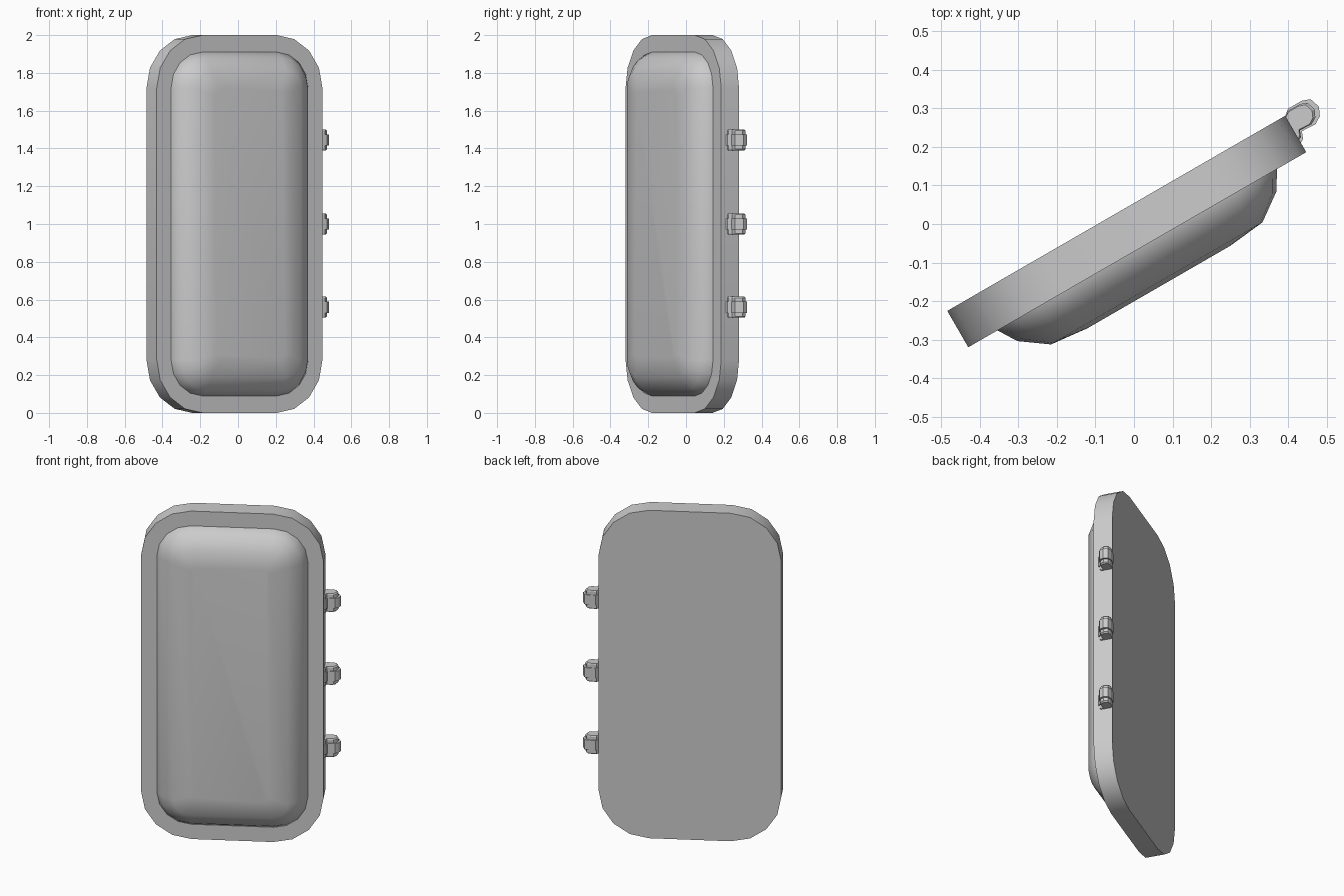
import bpy, bmesh, math

if "Cube" in bpy.data.objects:
    bpy.data.objects.remove(bpy.data.objects["Cube"])

TURN = math.radians(30)   # the whole door is swung about z
CX = -0.026               # door centre along its own width


def rounded_rect(hw, hh, r, y, segs=4):
    """Rounded rectangle in the door plane at depth y."""
    pts = []
    for k, (sx, sz) in enumerate([(1, 1), (-1, 1), (-1, -1), (1, -1)]):
        for i in range(segs + 1):
            a = math.pi / 2 * (k + i / segs)
            pts.append((CX + sx * (hw - r) + r * math.cos(a), y,
                        1 + sz * (hh - r) + r * math.sin(a)))
    return pts


def loft(name, rings, angle=35):
    """Skin a stack of equal-sized closed rings and cap both ends."""
    bm = bmesh.new()
    loops = [[bm.verts.new(p) for p in ring] for ring in rings]
    n = len(loops[0])
    for a, b in zip(loops, loops[1:]):
        for i in range(n):
            j = (i + 1) % n
            bm.faces.new((a[i], a[j], b[j], b[i]))
    bm.faces.new(loops[0])
    bm.faces.new(loops[-1])
    bmesh.ops.recalc_face_normals(bm, faces=bm.faces)
    me = bpy.data.meshes.new(name)
    bm.to_mesh(me)
    bm.free()
    ob = bpy.data.objects.new(name, me)
    bpy.context.collection.objects.link(ob)
    ob.rotation_euler.z = TURN
    bpy.ops.object.select_all(action='DESELECT')
    ob.select_set(True)
    bpy.context.view_layer.objects.active = ob
    if angle:
        bpy.ops.object.shade_smooth_by_angle(angle=math.radians(angle))
    return ob


# Door slab
loft("door_slab", [rounded_rect(0.5065, 1.0, 0.28, y) for y in (0.047, -0.062)])

# Raised front panel with rounded shoulders and a faint crown
loft("raised_panel", [
    rounded_rect(0.419, 0.91, 0.19, -0.055),
    rounded_rect(0.419, 0.91, 0.19, -0.062),
    rounded_rect(0.388, 0.88, 0.16, -0.112),
    rounded_rect(0.317, 0.81, 0.09, -0.163),
    rounded_rect(0.214, 0.71, 0.03, -0.174),
])

# Hinge cross-section: leaf against the door edge widening into a barrel
KNUCKLE = [(0.475, -0.038), (0.490, -0.030), (0.498, -0.010), (0.538, -0.012),
           (0.558, 0.001), (0.568, 0.024), (0.559, 0.052), (0.537, 0.060),
           (0.496, 0.060), (0.480, 0.047), (0.475, 0.040)]


def hinge_profile(scale, z):
    bx, by = 0.475, 0.024
    return [(bx + (x - bx) * (scale + 0.02), by + (y - by) * scale, z)
            for x, y in KNUCKLE]


# Three hinges, each a wide middle knuckle between two slimmer ones
for n, z in enumerate((0.56, 1.0, 1.445), 1):
    loft(f"hinge_middle_{n}", [hinge_profile(0.98, z + d) for d in (-0.03, 0.03)], 0)
    for side, s in (("upper", 1), ("lower", -1)):
        loft(f"hinge_{side}_{n}", [hinge_profile(f, z + s * d)
             for f, d in ((0.84, 0.02), (0.84, 0.049), (0.76, 0.056))], 0)
